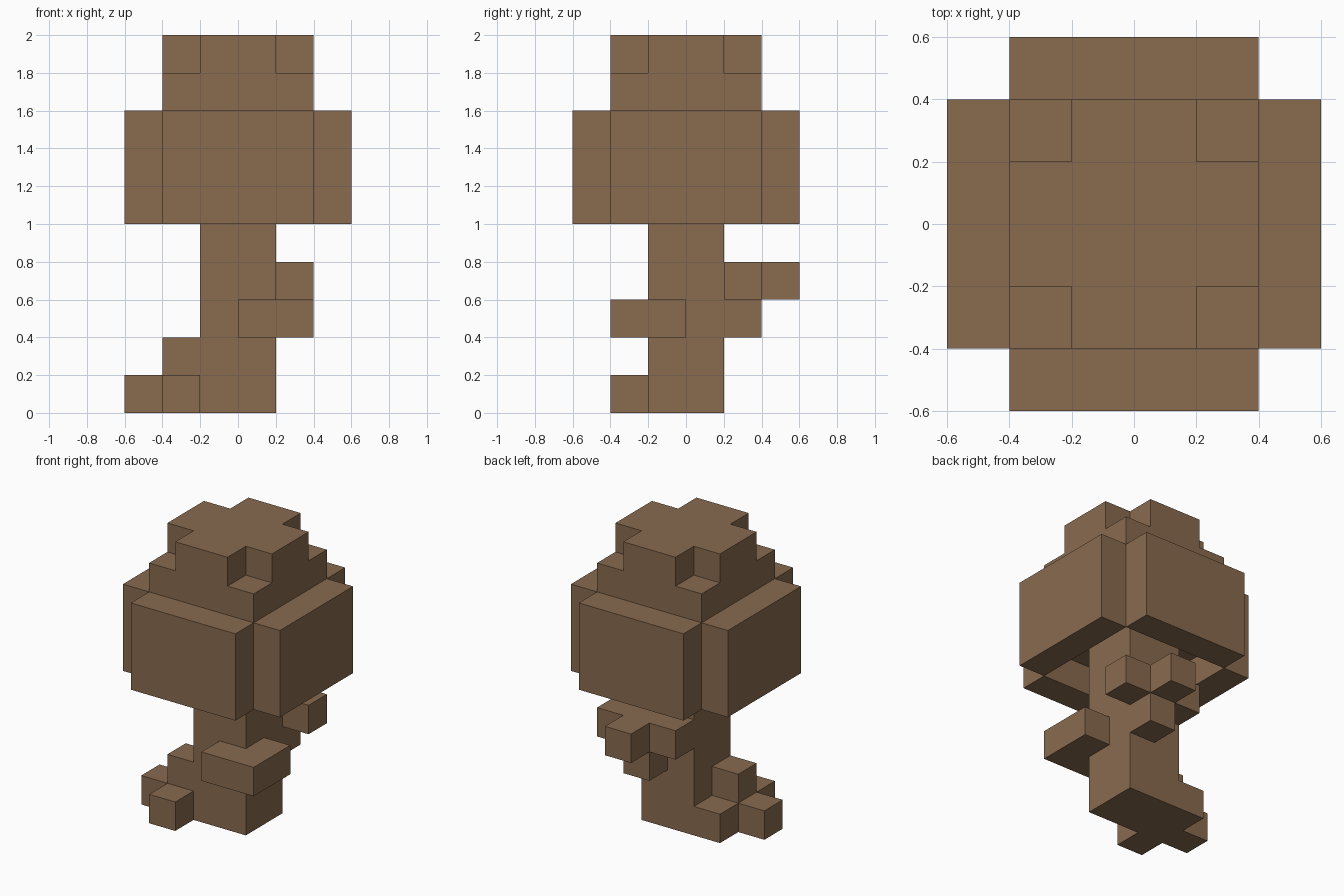
import bpy
import bmesh
from itertools import product
from mathutils import Vector

UNIT = 0.2  # edge length of one block

if "Cube" in bpy.data.objects:
    bpy.data.objects.remove(bpy.data.objects["Cube"], do_unlink=True)

bark = bpy.data.materials.new("bark_brown")
bark.use_nodes = True
colour = (0.25, 0.145, 0.078, 1.0)
bark.diffuse_color = colour
bark.node_tree.nodes["Principled BSDF"].inputs["Base Color"].default_value = colour


def block(x, y, z):
    """Set of unit cells filling the (start, end) ranges on each axis."""
    return set(product(range(*x), range(*y), range(*z)))


full, half = (-2, 2), (-1, 1)

# Crown: solid core, four side slabs hanging below it, cap and cross-shaped top
crown_core = block(full, full, (6, 8))
crown_sides = set()
for near, far in ((-3, -2), (2, 3)):
    crown_sides |= block((near, far), full, (5, 8))
    crown_sides |= block(full, (near, far), (5, 8))
crown_top = block(full, full, (8, 9)) | block(full, half, (9, 10)) | block(half, full, (9, 10))

parts = {
    "crown": crown_core | crown_sides | crown_top,
    "trunk": block(half, half, (0, 6)),
    # Stepped root spreading to the right side
    "root": block((-2, -1), (-2, 1), (0, 1))
    | block((-3, -2), (-1, 0), (0, 1))
    | block((-2, -1), (-1, 0), (1, 2)),
    # Branch wrapped round the front corner
    "front_branch": block((0, 2), (-2, -1), (2, 3)) | block((1, 2), (-1, 0), (2, 3)),
    # Branch cluster at the back
    "back_branch": block((-1, 2), (1, 2), (3, 4))
    | block((0, 1), (2, 3), (3, 4))
    | block((0, 1), (1, 2), (2, 3)),
}
occupied = set().union(*parts.values())


def build_part(name, cells):
    """Make the exposed skin of a group of cells, with flat areas merged."""
    bm = bmesh.new()
    verts = {}

    def corner(p):
        key = tuple(p)
        if key not in verts:
            verts[key] = bm.verts.new([c * UNIT for c in key])
        return verts[key]

    for cell in sorted(cells):
        for axis, side in product(range(3), (0, 1)):
            neighbour = list(cell)
            neighbour[axis] += 2 * side - 1
            if tuple(neighbour) in occupied:
                continue
            loop = []
            for a, b in ((0, 0), (1, 0), (1, 1), (0, 1)):
                p = list(cell)
                p[axis] += side
                p[(axis + 1) % 3] += a
                p[(axis + 2) % 3] += b
                loop.append(corner(p))
            bm.faces.new(loop if side else loop[::-1])

    bm.normal_update()
    bmesh.ops.dissolve_limit(bm, angle_limit=0.01, verts=bm.verts[:], edges=bm.edges[:])
    mesh = bpy.data.meshes.new(name)
    bm.to_mesh(mesh)
    bm.free()
    mesh.materials.append(bark)
    bpy.context.scene.collection.objects.link(bpy.data.objects.new(name, mesh))


for part_name, part_cells in parts.items():
    build_part(part_name, part_cells)
